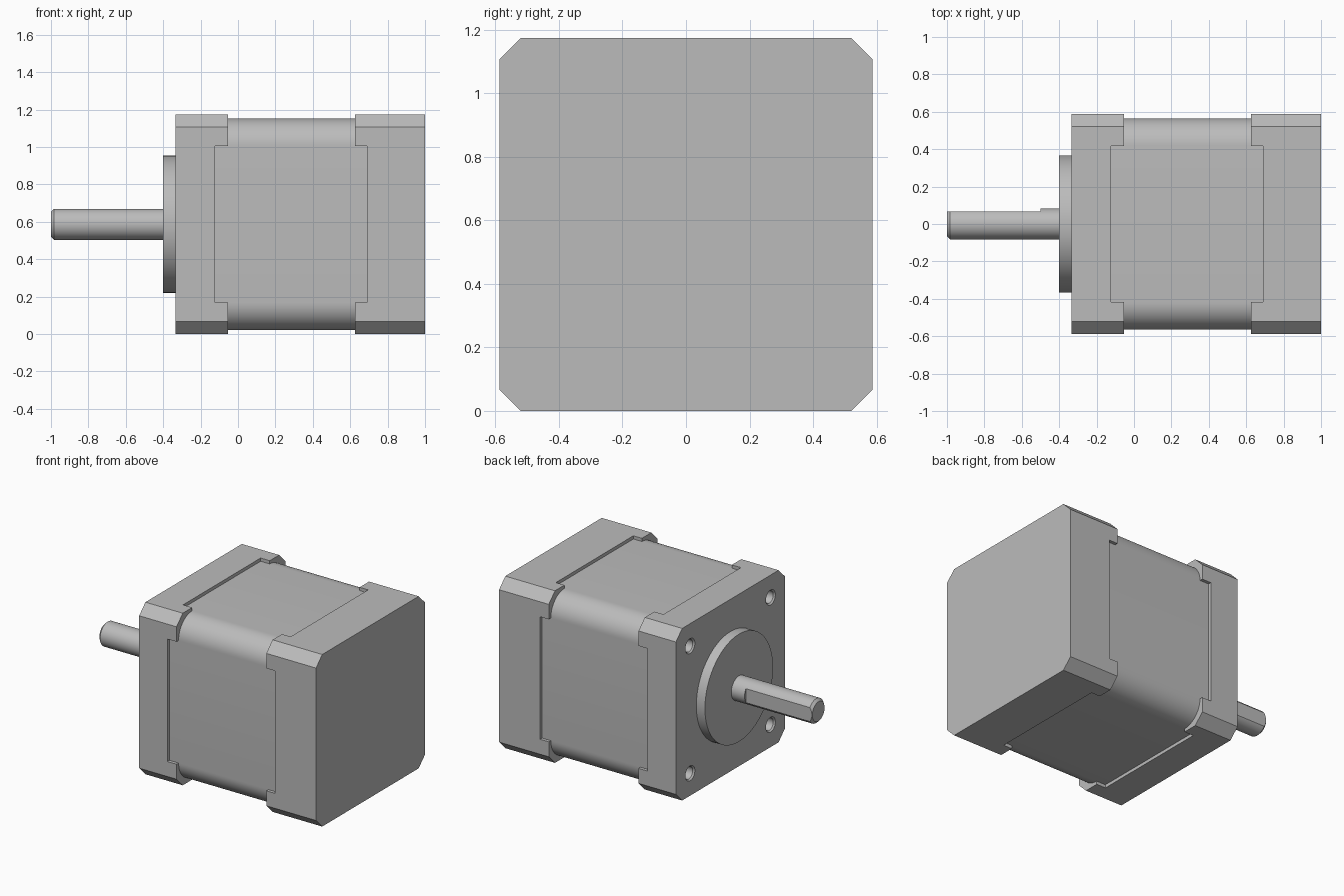
import bpy, bmesh, math
from mathutils import Matrix

cube = bpy.data.objects.get("Cube")
if cube:
    bpy.data.objects.remove(cube, do_unlink=True)

HALF = 0.587      # half width of the end caps
CHAMFER = 0.067
BODY = 0.565      # half width of the middle body
EAR = 0.418       # where the corner ears start
ROUND = BODY - EAR

steel = bpy.data.materials.new("grey metal")
steel.use_nodes = True
grey = (0.5, 0.5, 0.5, 1)
steel.diffuse_color = grey
steel.node_tree.nodes["Principled BSDF"].inputs["Base Color"].default_value = grey


def finish(name, bm, smooth=False):
    """Turn a bmesh into an object raised to the motor axis height."""
    bmesh.ops.recalc_face_normals(bm, faces=bm.faces[:])
    mesh = bpy.data.meshes.new(name)
    bm.to_mesh(mesh)
    bm.free()
    mesh.materials.append(steel)
    ob = bpy.data.objects.new(name, mesh)
    ob.location.z = HALF
    bpy.context.collection.objects.link(ob)
    if smooth:
        shade(ob)
    return ob


def shade(ob):
    bpy.ops.object.select_all(action='DESELECT')
    ob.select_set(True)
    bpy.context.view_layer.objects.active = ob
    bpy.ops.object.shade_smooth_by_angle(angle=math.radians(30))


def add_prism(bm, section, x0, x1):
    """Extrude a (y, z) section along x."""
    face = bm.faces.new([bm.verts.new((x0, y, z)) for y, z in section])
    out = bmesh.ops.extrude_face_region(bm, geom=[face])
    for v in out["geom"]:
        if isinstance(v, bmesh.types.BMVert):
            v.co.x = x1


def add_lathe(bm, profile, y=0, z=0, sides=64):
    """Closed solid of stacked rings along x from (x, radius) pairs."""
    rings = [[bm.verts.new((x, y + r * math.cos(a), z + r * math.sin(a)))
              for a in (2 * math.pi * i / sides for i in range(sides))]
             for x, r in profile]
    for a, b in zip(rings, rings[1:]):
        for i in range(sides):
            j = (i + 1) % sides
            bm.faces.new((a[i], a[j], b[j], b[i]))
    bm.faces.new(rings[0])
    bm.faces.new(rings[-1])


def cut(ob, cutter):
    """Subtract the cutter, then discard it."""
    cutter.hide_render = True
    mod = ob.modifiers.new("cut", 'BOOLEAN')
    mod.operation = 'DIFFERENCE'
    mod.solver = 'EXACT'
    mod.object = cutter
    bpy.context.view_layer.objects.active = ob
    bpy.ops.object.modifier_apply(modifier=mod.name)
    bpy.data.objects.remove(cutter, do_unlink=True)


def octagon():
    k = HALF - CHAMFER
    return [(HALF, k), (k, HALF), (-k, HALF), (-HALF, k),
            (-HALF, -k), (-k, -HALF), (k, -HALF), (HALF, -k)]


def rounded_square():
    pts = []
    for q, (sy, sz) in enumerate([(1, 1), (-1, 1), (-1, -1), (1, -1)]):
        for i in range(17):
            a = math.pi / 2 * (q + i / 16)
            pts.append((sy * EAR + ROUND * math.cos(a), sz * EAR + ROUND * math.sin(a)))
    return pts


def end_cap(name, outer, inner, tip):
    """Chamfered plate, plus four corner ears reaching over the body."""
    bm = bmesh.new()
    add_prism(bm, octagon(), outer, tip)
    cap = finish(name, bm)
    # a cross-shaped relief leaves only the corners beyond the plate
    far = tip + math.copysign(0.1, tip - outer)
    for wide, tall in ((EAR, 1), (1, EAR)):
        bm = bmesh.new()
        add_prism(bm, [(-wide, -tall), (wide, -tall), (wide, tall), (-wide, tall)], inner, far)
        cut(cap, finish("relief_cutter", bm))
    return cap


# Middle body with rounded edges
bm = bmesh.new()
add_prism(bm, rounded_square(), -0.13, 0.70)
finish("body", bm, smooth=True)

# End caps
front_cap = end_cap("shaft_end_cap", -0.335, -0.122, -0.053)
end_cap("rear_end_cap", 1.0, 0.69, 0.625)

# Countersunk mounting holes
bm = bmesh.new()
for y in (-0.434, 0.434):
    for z in (-0.434, 0.434):
        add_lathe(bm, [(-0.345, 0.06), (-0.325, 0.042), (-0.2, 0.042)], y, z, 32)
cut(front_cap, finish("hole_cutter", bm))
shade(front_cap)

# Raised centring disc
bm = bmesh.new()
add_lathe(bm, [(-0.4, 0.367), (-0.33, 0.367)], sides=96)
finish("pilot_disc", bm, smooth=True)

# Shaft with chamfered tip and a flat along one side
bm = bmesh.new()
add_lathe(bm, [(-1, 0.066), (-0.983, 0.083), (-0.38, 0.083)])
shaft = finish("shaft", bm)
bm = bmesh.new()
add_prism(bm, [(0.068, -0.2), (0.2, -0.2), (0.2, 0.2), (0.068, 0.2)], -1.1, -0.5)
cut(shaft, finish("flat_cutter", bm))
shade(shaft)
